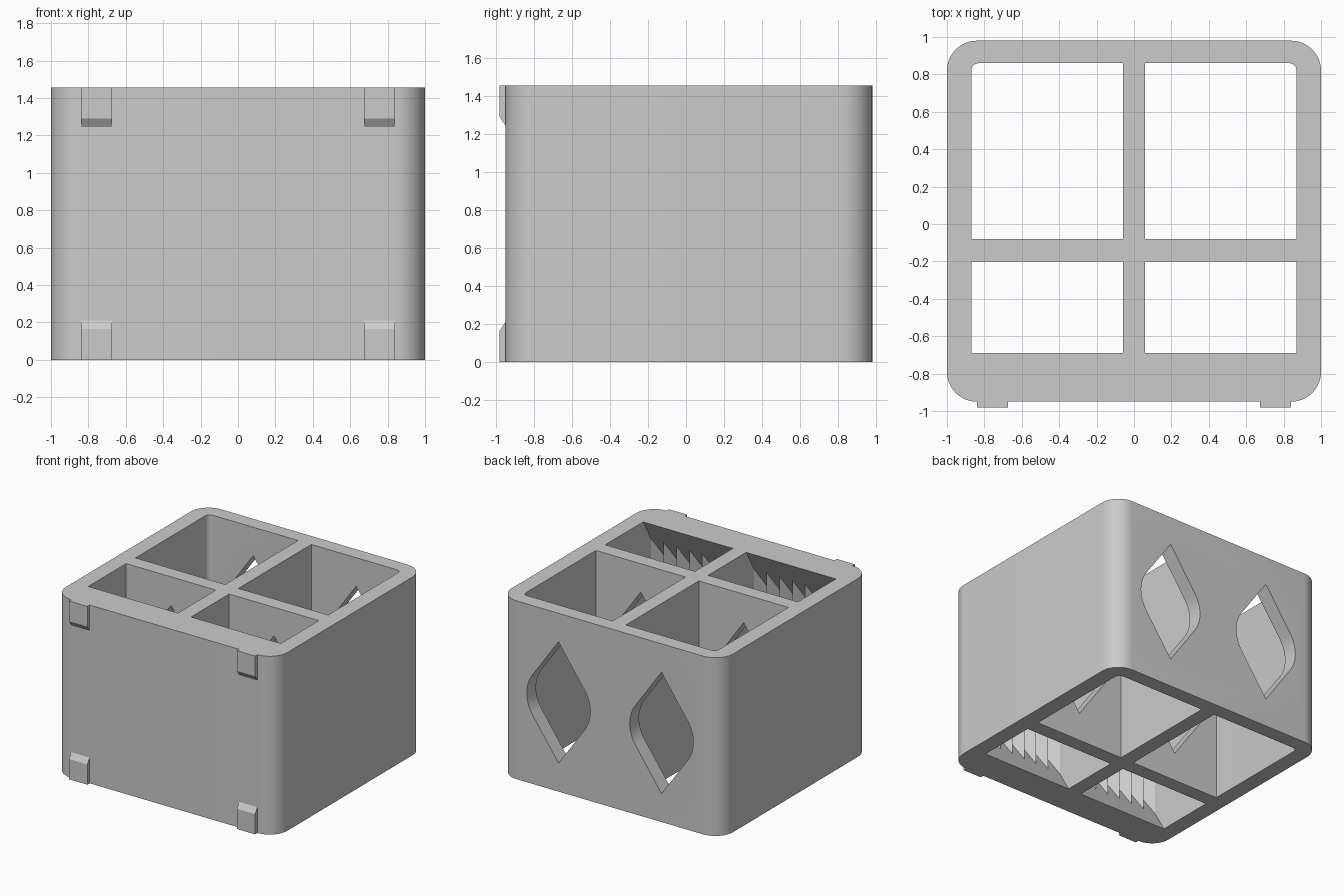
import bpy, bmesh, math
from mathutils import Vector

if "Cube" in bpy.data.objects:
    bpy.data.objects.remove(bpy.data.objects["Cube"])

HEIGHT = 1.455
WALL_X, RIB_X = 0.87, 0.06          # inner face of side wall, half of centre rib

grey = bpy.data.materials.new("grey_plastic")
grey.use_nodes = True
grey.diffuse_color = (0.6, 0.6, 0.6, 1)
grey.node_tree.nodes["Principled BSDF"].inputs["Base Color"].default_value = (0.6, 0.6, 0.6, 1)


def fillet(corners, steps=12):
    """Outline from (x, y, radius) corners, with arcs where radius > 0."""
    out = []
    for i, (x, y, r) in enumerate(corners):
        p = Vector((x, y))
        if r == 0:
            out.append(p)
            continue
        a = (Vector(corners[i - 1][:2]) - p).normalized()
        b = (Vector(corners[(i + 1) % len(corners)][:2]) - p).normalized()
        half = a.angle(b) / 2
        centre = p + (a + b).normalized() * r / math.sin(half)
        start = p + a * r / math.tan(half) - centre
        end = p + b * r / math.tan(half) - centre
        sweep = start.angle_signed(end)
        for k in range(steps + 1):
            t = -sweep * k / steps
            c, s = math.cos(t), math.sin(t)
            out.append(centre + Vector((start.x * c - start.y * s, start.x * s + start.y * c)))
    return out


def prism(name, outline, axis, lo, hi):
    """Extrude a 2D outline along axis x, y or z."""
    place = {"x": lambda p, d: (d, p[0], p[1]),
             "y": lambda p, d: (p[0], d, p[1]),
             "z": lambda p, d: (p[0], p[1], d)}[axis]
    bm = bmesh.new()
    low = [bm.verts.new(place(p, lo)) for p in outline]
    high = [bm.verts.new(place(p, hi)) for p in outline]
    bm.faces.new(low)
    bm.faces.new(high)
    for i in range(len(low)):
        bm.faces.new((low[i - 1], low[i], high[i], high[i - 1]))
    bmesh.ops.recalc_face_normals(bm, faces=bm.faces)
    mesh = bpy.data.meshes.new(name)
    bm.to_mesh(mesh)
    bm.free()
    mesh.materials.append(grey)
    obj = bpy.data.objects.new(name, mesh)
    bpy.context.collection.objects.link(obj)
    return obj


def combine(target, tool, operation):
    """Apply a boolean and drop the tool."""
    mod = target.modifiers.new("cut", "BOOLEAN")
    mod.operation, mod.solver, mod.object = operation, "EXACT", tool
    bpy.context.view_layer.objects.active = target
    bpy.ops.object.modifier_apply(modifier=mod.name)
    bpy.data.objects.remove(tool)


# Rounded outer block
R = 0.16
body = prism("organizer_body", fillet([(-1, -0.95, R), (1, -0.95, R), (1, 0.98, R), (-1, 0.98, R)]),
             "z", 0, HEIGHT)

# Front pocket section: thick lips sloping back to a recess at mid height
SLOPE, LIP, OVER = 1.73, -0.69, 0.15
deep = -0.93
drop = (LIP - deep) * SLOPE
section = [(-0.20, -OVER), (-0.20, HEIGHT + OVER), (LIP + OVER / SLOPE, HEIGHT + OVER),
           (deep, HEIGHT - drop), (deep, drop), (LIP + OVER / SLOPE, -OVER)]

TEETH, CREST, VALLEY = 7, -0.79, -0.89
for side in (-1, 1):
    inner, outer = side * RIB_X, side * WALL_X
    middle = (inner + outer) / 2

    # Back pocket, rounded at the outer back corner
    back = prism("back_pocket", fillet([(inner, -0.08, 0), (outer, -0.08, 0),
                                        (outer, 0.86, 0.04), (inner, 0.86, 0)], 6),
                 "z", -OVER, HEIGHT + OVER)
    combine(body, back, "DIFFERENCE")

    # Front pocket with vertical V-shaped teeth on the front wall
    plan = [(outer, -0.1), (inner, -0.1)]
    for k in range(2 * TEETH + 1):
        x = inner + (outer - inner) * k / (2 * TEETH)
        plan.append((x, VALLEY if k % 2 else CREST))
    front = prism("front_pocket", plan, "z", -OVER * 2, HEIGHT + OVER * 2)
    limits = prism("front_pocket_section", section, "x", -1.2, 1.2)
    combine(front, limits, "INTERSECT")
    combine(body, front, "DIFFERENCE")

    # Diamond window through the back wall and the cross rib
    mid, tall, wide, soft = HEIGHT / 2, 0.495, 0.35, 0.28
    window = prism("diamond_window", fillet([(middle, mid - tall, 0), (middle + wide, mid, soft),
                                             (middle, mid + tall, 0), (middle - wide, mid, soft)]),
                   "y", -0.25, 1.1)
    combine(body, window, "DIFFERENCE")

    # Clips at the top and bottom of the front
    for level, z0, d in (("upper", HEIGHT, -1), ("lower", 0, 1)):
        profile = [(-0.95, z0), (-0.98, z0), (-0.98, z0 + d * 0.165), (-0.95, z0 + d * 0.21)]
        name = f"{level}_{'left' if side > 0 else 'right'}_clip"
        prism(name, profile, "x", side * 0.675, side * 0.84)

# Smooth the rounded corners, keep the edges crisp
bpy.ops.object.select_all(action="DESELECT")
body.select_set(True)
bpy.context.view_layer.objects.active = body
bpy.ops.object.shade_smooth_by_angle(angle=math.radians(25))
